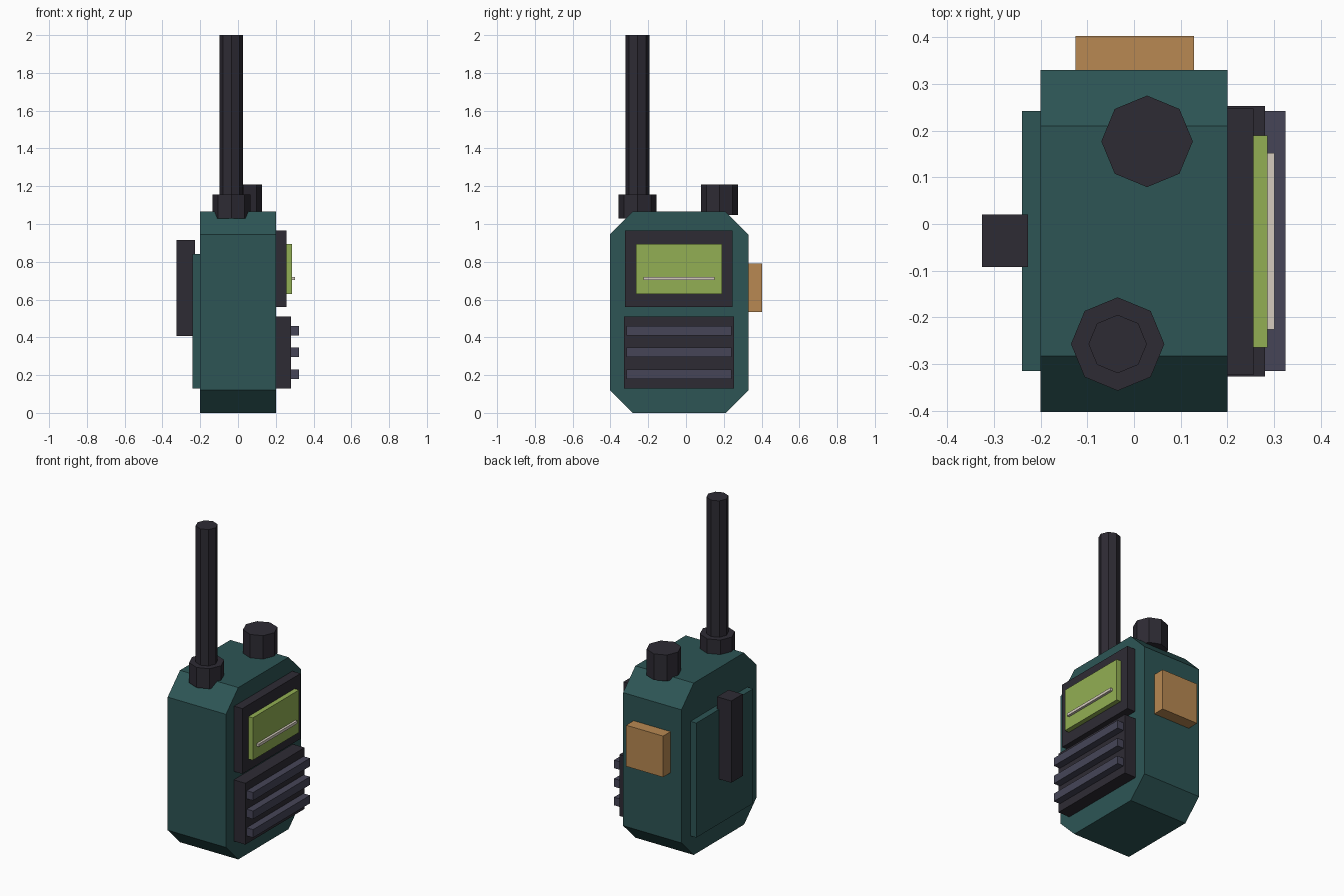
import bpy, bmesh

if "Cube" in bpy.data.objects:
    bpy.data.objects.remove(bpy.data.objects["Cube"])


def material(name, rgb):
    m = bpy.data.materials.new(name)
    m.diffuse_color = (*rgb, 1)
    m.use_nodes = True
    m.node_tree.nodes["Principled BSDF"].inputs["Base Color"].default_value = m.diffuse_color
    return m


teal = material("teal", (0.026, 0.091, 0.091))
black = material("black", (0.027, 0.024, 0.034))
slate = material("slate", (0.061, 0.060, 0.097))
green = material("screen_green", (0.29, 0.43, 0.087))
amber = material("amber", (0.48, 0.25, 0.084))
cream = material("cream", (0.66, 0.60, 0.51))


def finish(name, bm, mat):
    bmesh.ops.recalc_face_normals(bm, faces=bm.faces)
    me = bpy.data.meshes.new(name)
    bm.to_mesh(me)
    bm.free()
    me.materials.append(mat)
    ob = bpy.data.objects.new(name, me)
    bpy.context.collection.objects.link(ob)
    return ob


def box(name, xs, ys, zs, mat):
    """Box from its min/max range on each axis."""
    bm = bmesh.new()
    bmesh.ops.create_cube(bm, size=1)
    for v in bm.verts:
        v.co = [(r[0] + r[1]) / 2 + c * (r[1] - r[0]) for r, c in zip((xs, ys, zs), v.co)]
    return finish(name, bm, mat)


def octagon(name, x, y, r, z0, z1, mat):
    """Upright eight-sided cylinder."""
    bm = bmesh.new()
    bmesh.ops.create_cone(bm, cap_ends=True, segments=8, radius1=r, radius2=r, depth=z1 - z0)
    bmesh.ops.translate(bm, verts=bm.verts, vec=(x, y, (z0 + z1) / 2))
    return finish(name, bm, mat)


# Body: chamfered side profile extruded across x
y0, y1, h, c = -0.403, 0.33, 1.065, 0.12
profile = [(y0 + c, 0), (y1 - c, 0), (y1, c), (y1, h - c),
           (y1 - c, h), (y0 + c, h), (y0, h - c), (y0, c)]
bm = bmesh.new()
face = bm.faces.new([bm.verts.new((-0.2, y, z)) for y, z in profile])
side = bmesh.ops.extrude_face_region(bm, geom=[face], use_keep_orig=True)
bmesh.ops.translate(bm, vec=(0.4, 0, 0),
                    verts=[g for g in side["geom"] if isinstance(g, bmesh.types.BMVert)])
finish("body", bm, teal)

# Display
box("screen_bezel", (0.19, 0.256), (-0.323, 0.247), (0.56, 0.965), black)
box("screen", (0.24, 0.286), (-0.264, 0.19), (0.63, 0.893), green)
box("screen_line", (0.27, 0.301), (-0.226, 0.152), (0.703, 0.72), cream)

# Speaker grille
box("speaker_panel", (0.19, 0.28), (-0.327, 0.253), (0.13, 0.51), black)
for i in range(3):
    z = 0.205 + 0.115 * i
    box(f"speaker_slat_{i + 1}", (0.26, 0.324), (-0.315, 0.242), (z - 0.025, z + 0.025), slate)

# Battery cover, belt clip and talk button
box("battery_cover", (-0.24, -0.19), (-0.315, 0.242), (0.13, 0.84), teal)
box("belt_clip", (-0.325, -0.227), (-0.092, 0.02), (0.408, 0.915), black)
box("talk_button", (-0.125, 0.128), (0.31, 0.403), (0.535, 0.79), amber)

# Antenna and volume knob
octagon("antenna_base", -0.035, -0.257, 0.1, 1.03, 1.155, black)
octagon("antenna", -0.035, -0.257, 0.0625, 1.10, 2.0, black)
octagon("volume_knob", 0.028, 0.177, 0.098, 1.048, 1.21, black)
